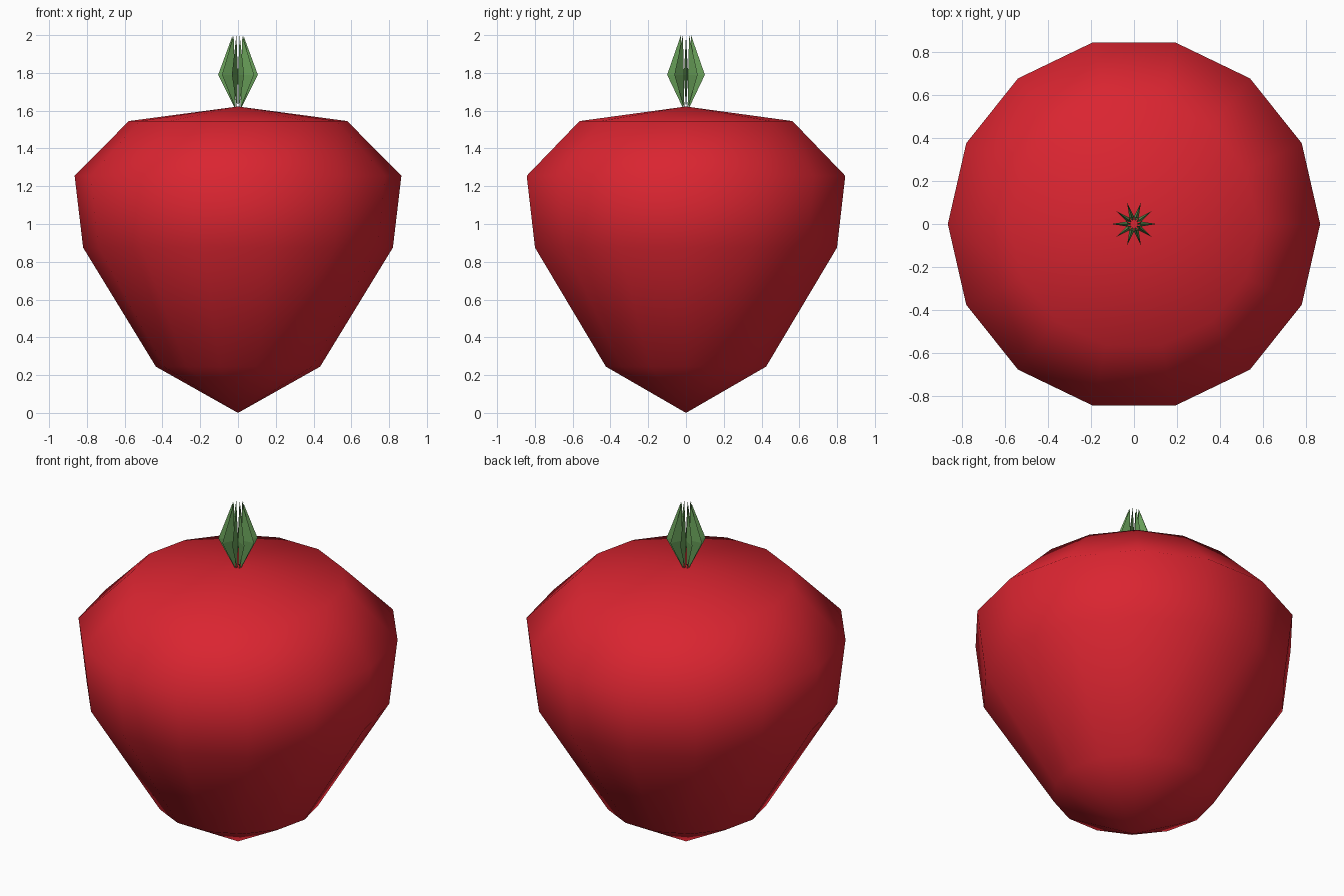
import bpy, math

if "Cube" in bpy.data.objects:
    bpy.data.objects.remove(bpy.data.objects["Cube"])


def material(name, rgb):
    m = bpy.data.materials.new(name)
    m.diffuse_color = (*rgb, 1)
    m.use_nodes = True
    m.node_tree.nodes["Principled BSDF"].inputs["Base Color"].default_value = m.diffuse_color
    return m


def make_object(name, verts, faces, mat, smooth):
    mesh = bpy.data.meshes.new(name)
    mesh.from_pydata(verts, [], faces)
    mesh.materials.append(mat)
    for p in mesh.polygons:
        p.use_smooth = smooth
    mesh.update()
    ob = bpy.data.objects.new(name, mesh)
    bpy.context.collection.objects.link(ob)
    return ob


def polar(r, angle, z):
    return (r * math.cos(angle), r * math.sin(angle), z)


red = material("berry red", (0.70, 0.018, 0.03))
green = material("leaf green", (0.14, 0.35, 0.10))

# Fruit: a 14-sided turned profile closed by a point at each end
SIDES = 14
rings = [(0.435, 0.245), (0.82, 0.875), (0.865, 1.255), (0.578, 1.545)]
verts = [polar(r, math.tau * i / SIDES, z) for r, z in rings for i in range(SIDES)]
bottom, top = len(verts), len(verts) + 1
verts += [(0, 0, 0), (0, 0, 1.622)]
faces = []
last = (len(rings) - 1) * SIDES
for i in range(SIDES):
    j = (i + 1) % SIDES
    faces.append((bottom, j, i))
    for k in range(0, last, SIDES):
        faces.append((k + i, k + j, k + SIDES + j, k + SIDES + i))
    faces.append((last + i, last + j, top))
make_object("fruit", verts, faces, red, True)

# Leaf tuft: ten upright blades, each folded along an outer ridge
LEAVES = 10
verts, faces = [], []
for i in range(LEAVES):
    a = math.tau * i / LEAVES
    half = math.pi / LEAVES
    n = len(verts)
    verts += [polar(0.015, a, 1.61), polar(0.105, a, 1.79), polar(0.028, a, 2.0),
              polar(0.036, a - half, 1.79), polar(0.036, a + half, 1.79)]
    faces += [(n, n + 1, n + 3), (n + 1, n + 2, n + 3),
              (n, n + 4, n + 1), (n + 1, n + 4, n + 2)]
make_object("leaf_tuft", verts, faces, green, False)
